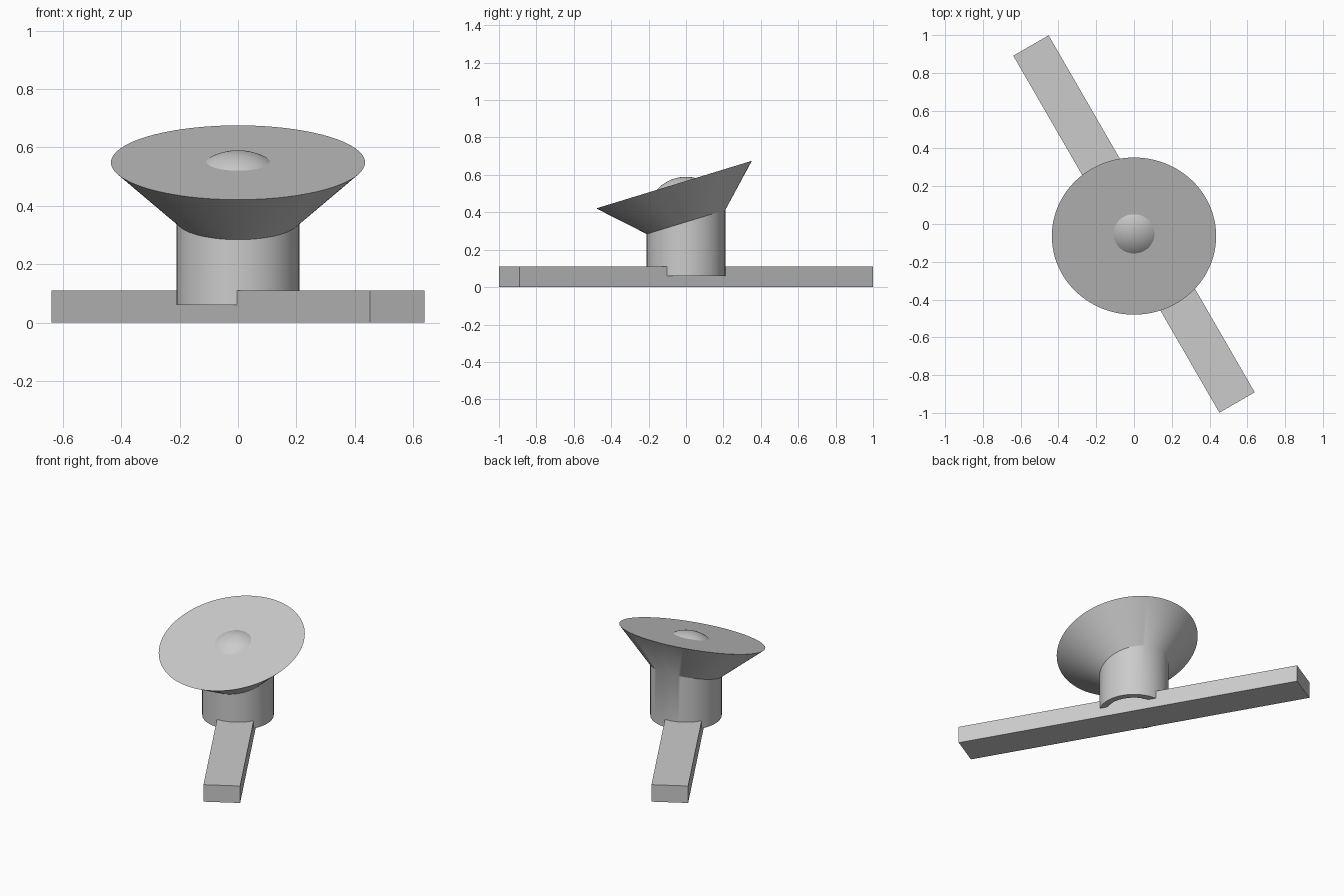
import bpy, bmesh
from math import sin, cos, pi, radians
from mathutils import Matrix, Vector

cube = bpy.data.objects.get("Cube")
if cube:
    bpy.data.objects.remove(cube, do_unlink=True)

SIDES = 96
TILT = radians(17)

grey = bpy.data.materials.new("plain grey")
grey.use_nodes = True
colour = (0.6, 0.6, 0.6, 1)
grey.diffuse_color = colour
grey.node_tree.nodes["Principled BSDF"].inputs["Base Color"].default_value = colour


def finish(name, bm, smooth=True):
    bmesh.ops.recalc_face_normals(bm, faces=bm.faces[:])
    mesh = bpy.data.meshes.new(name)
    bm.to_mesh(mesh)
    bm.free()
    mesh.materials.append(grey)
    obj = bpy.data.objects.new(name, mesh)
    bpy.context.collection.objects.link(obj)
    if smooth:
        bpy.ops.object.select_all(action='DESELECT')
        obj.select_set(True)
        bpy.context.view_layer.objects.active = obj
        bpy.ops.object.shade_smooth_by_angle(angle=radians(30))
    return obj


def ring(bm, point):
    return [bm.verts.new(point(2 * pi * i / SIDES)) for i in range(SIDES)]


def bridge(bm, a, b):
    for i in range(SIDES):
        j = (i + 1) % SIDES
        bm.faces.new((a[i], a[j], b[j], b[i]))


def level(radius, z):
    return lambda a: Vector((radius * cos(a), radius * sin(a), z))


def slanted(radius, z):
    # section of an upright cylinder by the tilted plane
    return lambda a: Vector((radius * cos(a), radius * sin(a),
                             z + radius * sin(a) * sin(TILT) / cos(TILT)))


def tilted_circle(radius, centre):
    turn = Matrix.Rotation(TILT, 3, 'X')
    return lambda a: Vector(centre) + turn @ Vector((radius * cos(a), radius * sin(a), 0))


# Long bar lying across the base
bm = bmesh.new()
bmesh.ops.create_cube(bm, size=1)
bmesh.ops.scale(bm, vec=(0.216, 2.182, 0.11), verts=bm.verts)
bmesh.ops.rotate(bm, cent=(0, 0, 0), matrix=Matrix.Rotation(radians(30), 3, 'Z'), verts=bm.verts)
bmesh.ops.translate(bm, vec=(0, 0, 0.055), verts=bm.verts)
finish("base_bar", bm, smooth=False)

# Neck, open underneath, flaring into a tilted dish with a flat face
bm = bmesh.new()
rings = [ring(bm, p) for p in (
    level(0.17, 0.2), level(0.17, 0.06), level(0.21, 0.06),
    slanted(0.21, 0.348), tilted_circle(0.435, (0, -0.064, 0.548)))]
for low, high in zip(rings, rings[1:]):
    bridge(bm, low, high)
bm.faces.new(rings[0])
bm.faces.new(rings[-1])
finish("neck_and_dish", bm)

# Ball showing as a low dome through the dish
bm = bmesh.new()
bmesh.ops.create_uvsphere(bm, u_segments=64, v_segments=32, radius=0.209)
bmesh.ops.translate(bm, vec=(0, 0, 0.381), verts=bm.verts)
finish("ball", bm)
